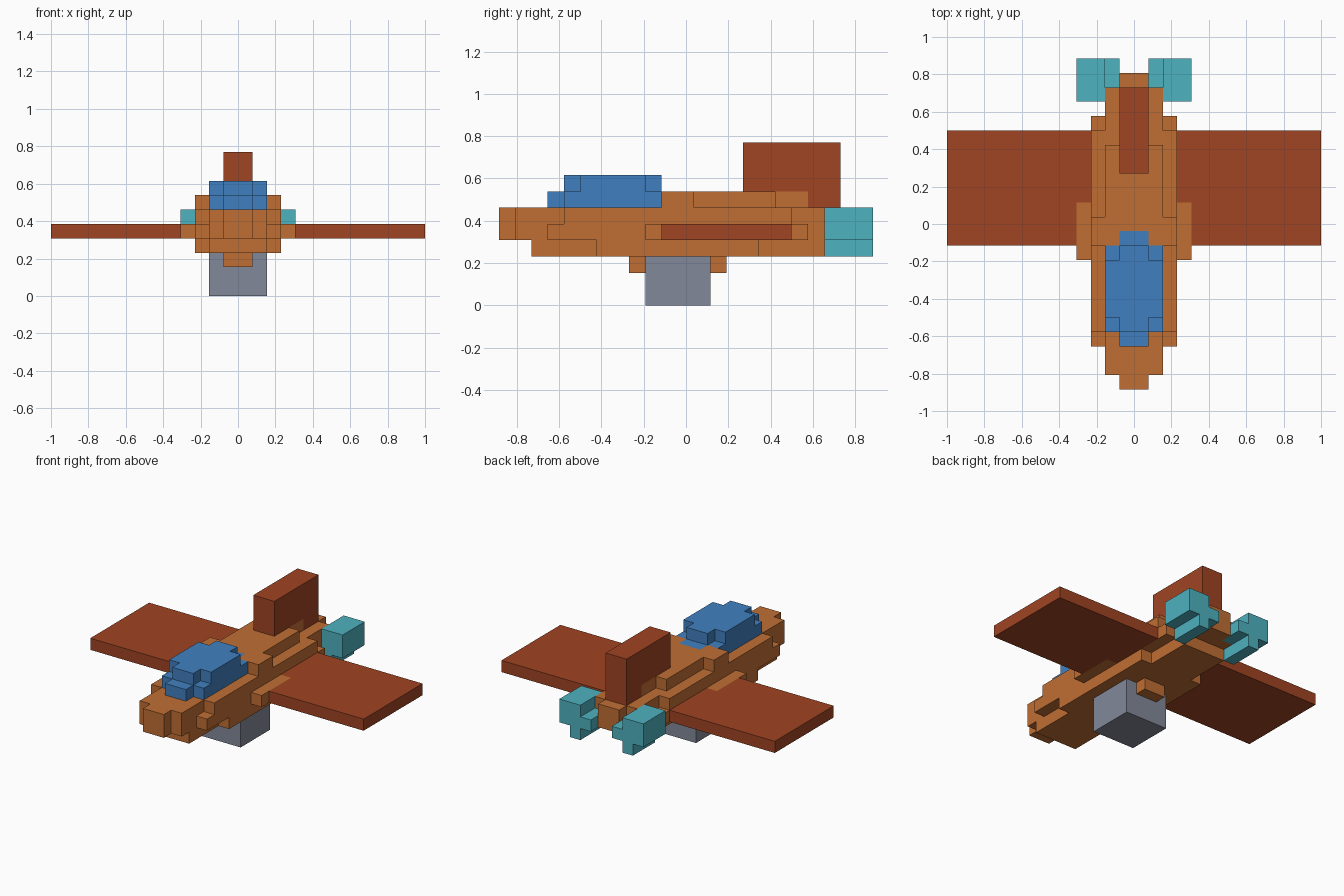
import bpy, bmesh
from mathutils import Vector

if "Cube" in bpy.data.objects:
    bpy.data.objects.remove(bpy.data.objects["Cube"], do_unlink=True)

U = 1 / 13            # edge of one block
Y0 = 11.5             # blocks from the nose to the centre


def material(name, rgb):
    m = bpy.data.materials.new(name)
    m.use_nodes = True
    colour = (*rgb, 1)
    m.diffuse_color = colour
    m.node_tree.nodes["Principled BSDF"].inputs["Base Color"].default_value = colour
    return m


ORANGE = material("orange", (0.527, 0.156, 0.034))
RED = material("rust red", (0.352, 0.058, 0.016))
BLUE = material("blue", (0.051, 0.216, 0.527))
TEAL = material("teal", (0.076, 0.445, 0.527))
GREY = material("grey", (0.226, 0.25, 0.32))


def box(x0, x1, y0, y1, z0, z1):
    return {(x, y, z) for x in range(x0, x1) for y in range(y0, y1) for z in range(z0, z1)}


def layers(table):
    """Centred slabs: layer -> list of (half width, from, to)."""
    return set().union(*(box(-h, h, a, b, z, z + 1)
                         for z, slabs in table.items() for h, a, b in slabs))


def mirrored(cells):
    return {(-x - 1, y, z) for x, y, z in cells}


# Stepped, rounded hull
hull = layers({
    2: [(1, 8, 14)],
    3: [(3, 6, 16), (2, 2, 20)],
    4: [(4, 9, 13), (3, 3, 19), (2, 1, 21), (1, 0, 22)],
    5: [(3, 4, 18), (2, 1, 21), (1, 0, 22)],
    6: [(3, 10, 12), (2, 5, 17), (1, 3, 19)],
})
# Cockpit bubble
canopy = layers({6: [(2, 4, 10), (1, 3, 11)], 7: [(2, 5, 9), (1, 4, 10)]})
# Left wing and left engine, mirrored for the right side
wing = box(3, 13, 10, 18, 4, 5)
engine = box(2, 4, 20, 23, 4, 6) | box(1, 2, 20, 23, 4, 5) | box(2, 3, 20, 23, 3, 4)

# Where parts meet, the earlier one keeps the block
parts = [
    ("canopy", canopy, BLUE),
    ("belly_pod", box(-2, 2, 9, 13, 0, 3), GREY),
    ("hull", hull, ORANGE),
    ("left_wing", wing, RED),
    ("right_wing", mirrored(wing), RED),
    ("tail_fin", box(-1, 1, 15, 21, 6, 10), RED),
    ("left_engine", engine, TEAL),
    ("right_engine", mirrored(engine), TEAL),
]
solid = set().union(*(cells for _, cells, _ in parts))


def build(name, cells, mat):
    """Skin the exposed sides of the blocks and merge flat regions."""
    bm = bmesh.new()
    for cell in sorted(cells):
        for axis in range(3):
            for side in (0, 1):
                near = list(cell)
                near[axis] += 2 * side - 1
                if tuple(near) in solid:
                    continue
                b, c = (axis + 1) % 3, (axis + 2) % 3
                corners = []
                for s, t in ((0, 0), (1, 0), (1, 1), (0, 1)):
                    p = Vector(cell)
                    p[axis] += side
                    p[b] += s
                    p[c] += t
                    corners.append(bm.verts.new((p.x * U, (p.y - Y0) * U, p.z * U)))
                bm.faces.new(corners if side else corners[::-1])
    bmesh.ops.remove_doubles(bm, verts=bm.verts, dist=U * 0.01)
    bmesh.ops.dissolve_limit(bm, angle_limit=0.01, verts=bm.verts, edges=bm.edges)
    mesh = bpy.data.meshes.new(name)
    bm.to_mesh(mesh)
    bm.free()
    mesh.materials.append(mat)
    bpy.context.collection.objects.link(bpy.data.objects.new(name, mesh))


taken = set()
for name, cells, mat in parts:
    build(name, cells - taken, mat)
    taken |= cells
